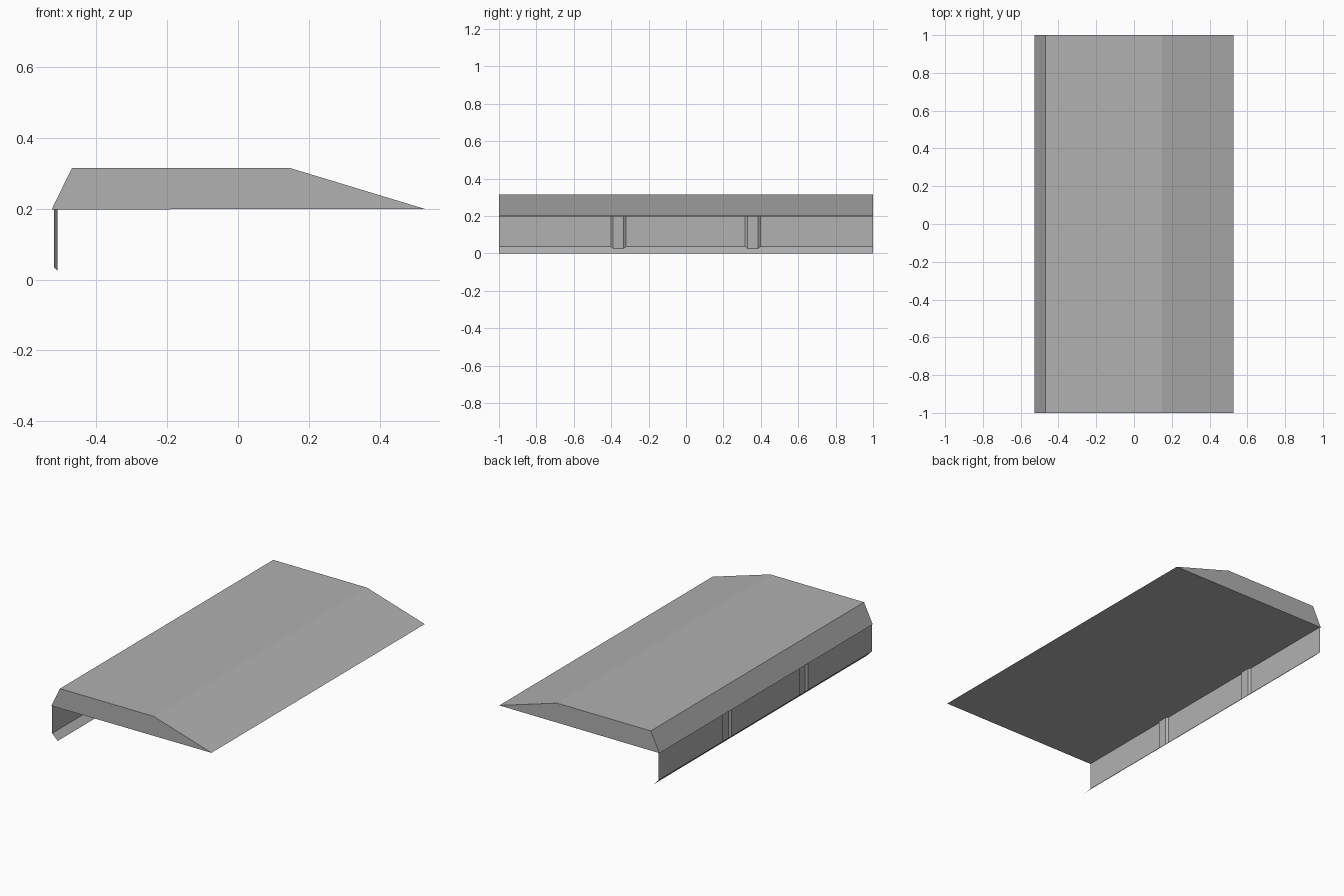
import bpy

if "Cube" in bpy.data.objects:
    bpy.data.objects.remove(bpy.data.objects["Cube"])

# Mid-dark grey shared by all parts
grey = bpy.data.materials.new("dark_grey")
grey.diffuse_color = (0.44, 0.44, 0.44, 1)
grey.use_nodes = True
grey.node_tree.nodes["Principled BSDF"].inputs["Base Color"].default_value = grey.diffuse_color


def make_object(name, verts, faces):
    mesh = bpy.data.meshes.new(name)
    mesh.from_pydata(verts, [], faces)
    mesh.update()
    mesh.materials.append(grey)
    obj = bpy.data.objects.new(name, mesh)
    bpy.context.collection.objects.link(obj)
    return obj


# Canopy body: closed prism, its cross-section (x, z) runs along y
profile = [(-0.526, 0.198), (0.526, 0.2), (0.147, 0.315), (-0.469, 0.315)]
n = len(profile)
verts = [(x, y, z) for y in (-1, 1) for x, z in profile]
faces = [tuple(range(n)), tuple(reversed(range(n, 2 * n)))]
faces += [(i, i + n, (i + 1) % n + n, (i + 1) % n) for i in range(n)]
make_object("canopy_body", verts, faces)

# Rear skirt: thin sheet with two pressed ribs, plan outline as (y, x)
WALL, RIB = -0.52, -0.51
BEND_Z = 0.036
plan = [(-1, WALL)]
for centre in (-0.361, 0.357):
    plan += [(centre - 0.041, WALL), (centre - 0.028, RIB),
             (centre + 0.028, RIB), (centre + 0.041, WALL)]
plan.append((1, WALL))
verts = []
for y, x in plan:
    verts += [(x, y, 0.2), (x, y, BEND_Z - (x - WALL))]
faces = [(2 * i, 2 * i + 1, 2 * i + 3, 2 * i + 2) for i in range(len(plan) - 1)]
make_object("rear_skirt", verts, faces)

# Slanted lip along the bottom of the skirt
make_object("skirt_lip",
            [(WALL, -1, BEND_Z), (WALL, 1, BEND_Z),
             (WALL + BEND_Z, 1, 0), (WALL + BEND_Z, -1, 0)],
            [(0, 1, 2, 3)])
